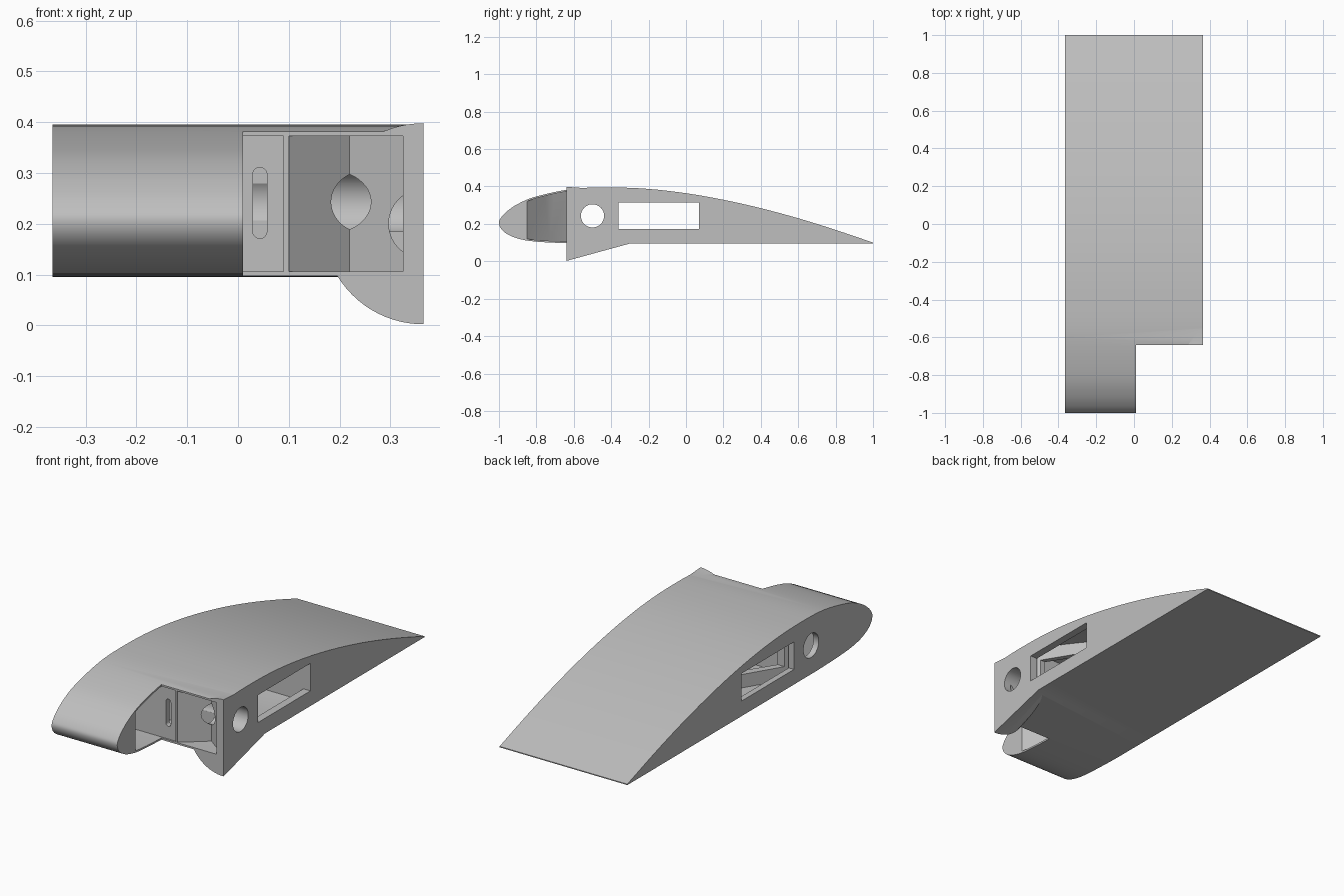
import bpy, bmesh, math
from mathutils import Vector

cube = bpy.data.objects.get("Cube")
if cube:
    bpy.data.objects.remove(cube, do_unlink=True)

grey = bpy.data.materials.new("light_grey")
grey.use_nodes = True
grey.diffuse_color = (0.52, 0.52, 0.52, 1)
grey.node_tree.nodes["Principled BSDF"].inputs["Base Color"].default_value = grey.diffuse_color

HALF, NOTCH_X, NOTCH_Y = 0.365, 0.01, -0.64


def finish(name, bm):
    bmesh.ops.recalc_face_normals(bm, faces=bm.faces)
    mesh = bpy.data.meshes.new(name)
    bm.to_mesh(mesh)
    bm.free()
    mesh.materials.append(grey)
    ob = bpy.data.objects.new(name, mesh)
    bpy.context.collection.objects.link(ob)
    return ob


def prism(name, points, direction):
    """Extrude a closed outline along a vector."""
    bm = bmesh.new()
    face = bm.faces.new([bm.verts.new(p) for p in points])
    new = bmesh.ops.extrude_face_region(bm, geom=[face])["geom"]
    bmesh.ops.translate(bm, vec=direction, verts=[g for g in new if isinstance(g, bmesh.types.BMVert)])
    return finish(name, bm)


def combine(target, other, operation):
    """Apply a boolean and discard the helper."""
    mod = target.modifiers.new("bool", "BOOLEAN")
    mod.object, mod.operation, mod.solver = other, operation, "EXACT"
    bpy.ops.object.select_all(action="DESELECT")
    bpy.context.view_layer.objects.active = target
    target.select_set(True)
    bpy.ops.object.modifier_apply(modifier=mod.name)
    bpy.data.objects.remove(other, do_unlink=True)


def smooth_line(pts, steps=4):
    """Catmull-Rom through the points."""
    pts = [Vector(p) for p in pts]
    ext = [2 * pts[0] - pts[1]] + pts + [2 * pts[-1] - pts[-2]]
    out = []
    for a, b, c, d in zip(ext, ext[1:], ext[2:], ext[3:]):
        for i in range(steps):
            t = i / steps
            out.append(0.5 * (2 * b + (c - a) * t + (2 * a - 5 * b + 4 * c - d) * t * t
                              + (3 * b - a - 3 * c + d) * t ** 3))
    return out + [pts[-1]]


# Wing section, from the trailing edge over the top and back underneath
SECTION = smooth_line([
    (1, 0.1), (0.8, 0.168), (0.6, 0.23), (0.4, 0.284), (0.2, 0.329), (0, 0.364),
    (-0.2, 0.387), (-0.4, 0.395), (-0.6, 0.388), (-0.8, 0.347), (-0.9, 0.306),
    (-0.96, 0.265), (-0.99, 0.232), (-1, 0.207), (-0.99, 0.176), (-0.96, 0.148),
    (-0.9, 0.122), (-0.8, 0.105), (-0.6, 0.096), (-0.4, 0.095), (0, 0.095)]) + [Vector((1, 0.095))]


def wing(name, half, inset=0.0):
    n = len(SECTION)
    pts = []
    for i, p in enumerate(SECTION):
        if inset:
            if p.x > 0.75 or p.x < -0.92:
                continue
            t = (SECTION[(i + 1) % n] - SECTION[i - 1]).normalized()
            p = p + Vector((-t.y, t.x)) * inset
        pts.append((-half, p.x, p.y))
    return prism(name, pts, (2 * half, 0, 0))


def box(x0, x1, y0, y1, z0, z1):
    return prism("box_cutter", [(x0, y0, z0), (x1, y0, z0), (x1, y1, z0), (x0, y1, z0)], (0, 0, z1 - z0))


# Outer body with the front corner notch
body = wing("wing_section", HALF)
combine(body, box(NOTCH_X, 0.5, -1.2, NOTCH_Y, -0.2, 0.6), "DIFFERENCE")

# Half-cone fairing at the root end
bm = bmesh.new()
for y, z, r in ((NOTCH_Y, 0.2, 0.198), (-0.3, 0.235, 0.14)):
    for i in range(41):
        a = math.pi * i / 40
        bm.verts.new((HALF - r * math.sin(a), y, z + r * math.cos(a)))
bmesh.ops.convex_hull(bm, input=bm.verts)
combine(body, finish("fairing", bm), "UNION")

# Internal cells between diagonal webs, under a thin skin
CELLS = [
    [(0.09, -0.85), (0.01, -0.85), (-0.12, -0.73), (-0.2, -0.63), (0.09, -0.63)],
    [(0.1, -0.7), (0.1, -0.635), (0.22, -0.53), (0.325, -0.61), (0.325, -0.7)],
    [(-0.335, -0.6), (0.1, -0.6), (0.19, -0.52), (0.19, -0.45), (-0.335, -0.45)],
    [(-0.335, -0.4), (-0.335, 0.07), (-0.05, 0.07)],
    [(-0.31, -0.42), (0.31, -0.42), (0, 0.06)],
    [(0.325, -0.4), (0.325, 0.07), (0.04, 0.07)],
    [(-0.335, 0.1), (-0.04, 0.1), (-0.335, 0.55)],
    [(0, 0.12), (0.3, 0.6), (-0.3, 0.6)],
    [(0.325, 0.1), (0.04, 0.1), (0.325, 0.55)],
]
for cell in CELLS:
    hollow = prism("cell", [(x, y, -0.2) for x, y in cell], (0, 0, 0.8))
    combine(hollow, wing("inner_skin", 0.345, 0.009), "INTERSECT")
    combine(body, hollow, "DIFFERENCE")


# Round spar hole and rectangular hole running through the whole span
def disc(centre, r):
    return [(-0.6, centre[0] + r * math.cos(math.tau * i / 48), centre[1] + r * math.sin(math.tau * i / 48))
            for i in range(48)]


combine(body, prism("spar_hole", disc((-0.5, 0.243), 0.062), (1.2, 0, 0)), "DIFFERENCE")
combine(body, box(-0.6, 0.6, -0.36, 0.07, 0.173, 0.315), "DIFFERENCE")

# Rounded slot in the front spar
slot = []
for i in range(24):
    a = math.tau * (i + 0.5) / 24
    slot.append((0.043 + 0.014 * math.cos(a), -0.66, 0.241 + math.copysign(0.056, math.sin(a)) + 0.014 * math.sin(a)))
combine(body, prism("slot", slot, (0, 0.09, 0)), "DIFFERENCE")

# Part-round bore beside the root rib
bore = []
for i in range(17):
    a = math.radians(126) + math.radians(108) * i / 16
    bore.append((HALF + 0.068 * math.cos(a), -0.66, 0.2 + 0.068 * math.sin(a)))
combine(body, prism("bore", bore, (0, 0.14, 0)), "DIFFERENCE")

bpy.ops.object.select_all(action="DESELECT")
body.select_set(True)
bpy.context.view_layer.objects.active = body
bpy.ops.object.shade_smooth_by_angle(angle=math.radians(22))
